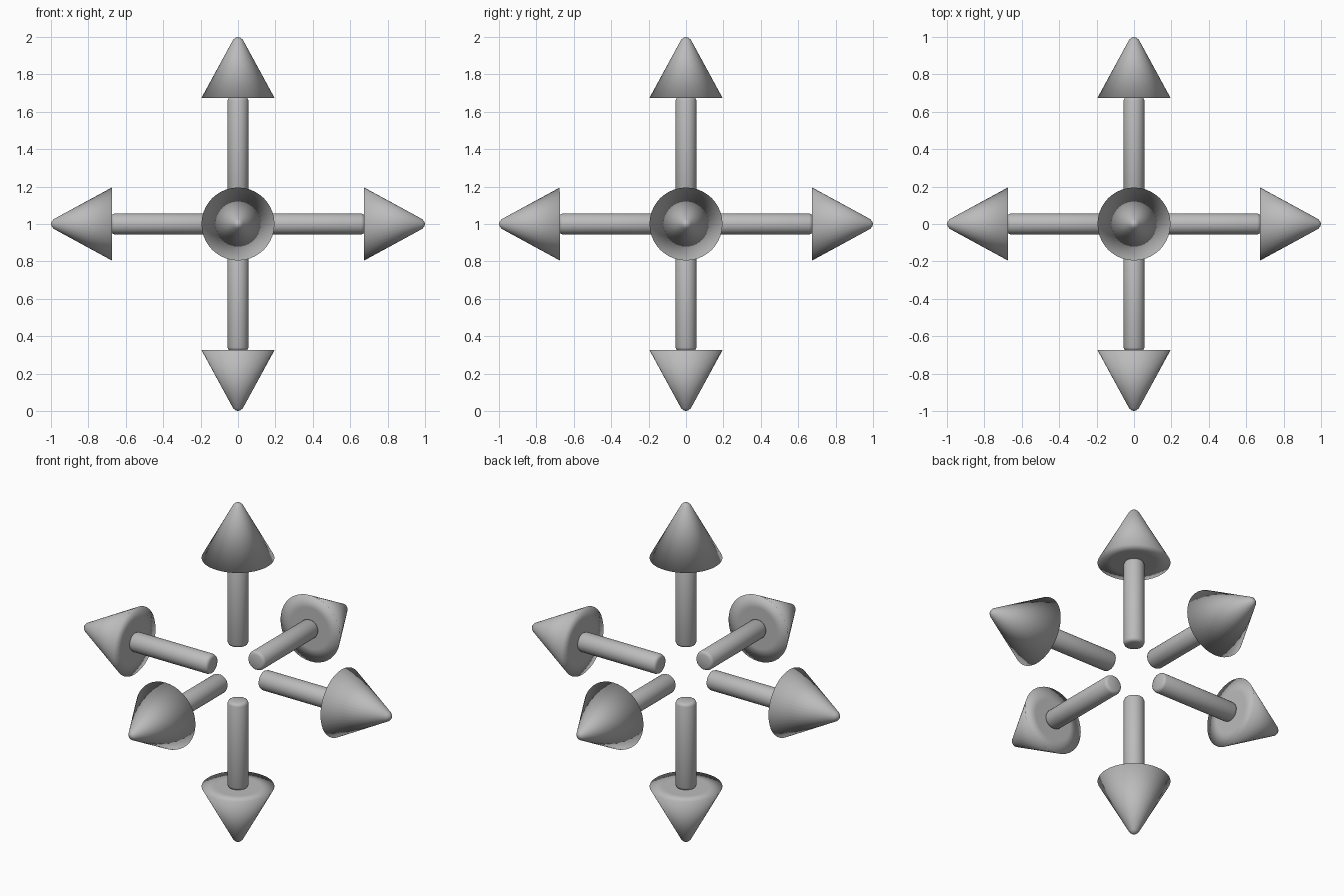
import bpy
import bmesh
from math import tau
from mathutils import Vector

if "Cube" in bpy.data.objects:
    bpy.data.objects.remove(bpy.data.objects["Cube"], do_unlink=True)

SIDES = 40
CENTRE = Vector((0, 0, 1))

grey = bpy.data.materials.new("plain_grey")
grey.use_nodes = True
grey.diffuse_color = (0.5, 0.5, 0.5, 1)
grey.node_tree.nodes["Principled BSDF"].inputs["Base Color"].default_value = (0.5, 0.5, 0.5, 1)


def lathe(name, profile):
    """Smooth solid of revolution about z from (radius, height) points."""
    bm = bmesh.new()
    verts = [bm.verts.new((r, 0, z)) for r, z in profile]
    edges = [bm.edges.new(pair) for pair in zip(verts, verts[1:])]
    bmesh.ops.spin(bm, geom=verts + edges, cent=(0, 0, 0), axis=(0, 0, 1),
                   angle=tau, steps=SIDES)
    bmesh.ops.remove_doubles(bm, verts=bm.verts, dist=0.0005)
    bmesh.ops.recalc_face_normals(bm, faces=bm.faces)
    for face in bm.faces:
        face.smooth = True
    mesh = bpy.data.meshes.new(name)
    bm.to_mesh(mesh)
    bm.free()
    mesh.materials.append(grey)
    return mesh


# Rod with softly rounded ends
shaft = lathe("shaft", [(0, 0.165), (0.04, 0.165), (0.051, 0.17), (0.056, 0.182),
                        (0.056, 0.66), (0.051, 0.672), (0.04, 0.677), (0, 0.677)])
# Cone with a flat base and a blunt tip
head = lathe("head", [(0, 0.675), (0.12, 0.675), (0.195, 0.675),
                      (0.026, 0.985), (0.012, 0.997), (0, 1)])

# One arrow along each half axis
directions = {"left": (1, 0, 0), "right": (-1, 0, 0), "back": (0, 1, 0),
              "front": (0, -1, 0), "top": (0, 0, 1), "bottom": (0, 0, -1)}
for side, direction in directions.items():
    turn = Vector(direction).to_track_quat("Z", "Y")
    for part in (shaft, head):
        obj = bpy.data.objects.new(f"{side}_arrow_{part.name}", part)
        obj.location = CENTRE
        obj.rotation_euler = turn.to_euler()
        bpy.context.collection.objects.link(obj)
